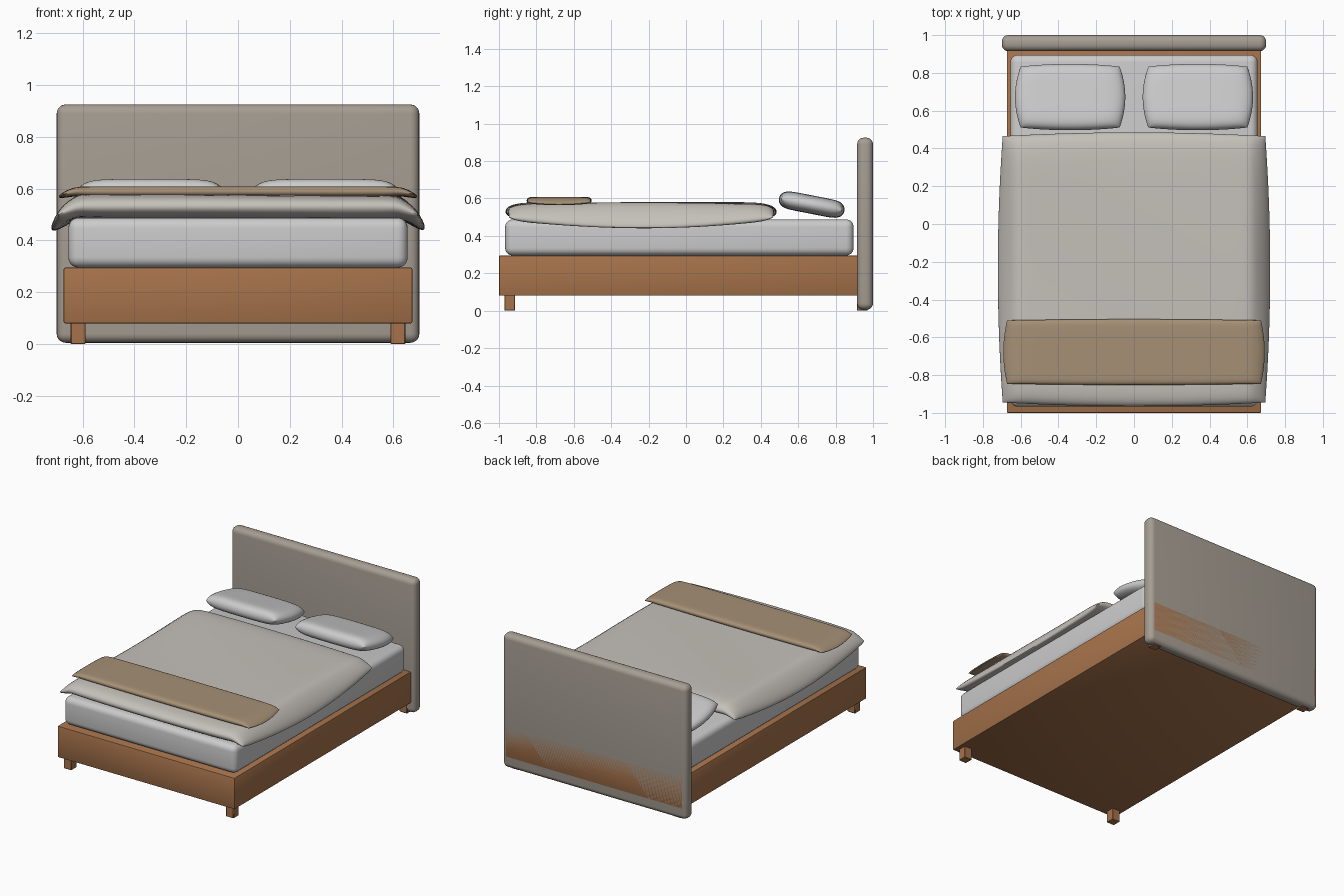
import bpy, bmesh, math
from mathutils import Matrix

if "Cube" in bpy.data.objects:
    bpy.data.objects.remove(bpy.data.objects["Cube"])


def make_mat(name, rgb):
    m = bpy.data.materials.new(name)
    m.diffuse_color = (*rgb, 1)
    m.use_nodes = True
    m.node_tree.nodes["Principled BSDF"].inputs["Base Color"].default_value = m.diffuse_color
    return m


WOOD = make_mat("wood", (0.38, 0.17, 0.07))
FABRIC = make_mat("headboard_fabric", (0.38, 0.34, 0.29))
COVER = make_mat("duvet_cloth", (0.56, 0.53, 0.49))
TAN = make_mat("throw_cloth", (0.38, 0.28, 0.18))


def finish(name, bm, mat):
    me = bpy.data.meshes.new(name)
    bmesh.ops.recalc_face_normals(bm, faces=bm.faces)
    bm.to_mesh(me)
    bm.free()
    ob = bpy.data.objects.new(name, me)
    bpy.context.collection.objects.link(ob)
    if mat:
        me.materials.append(mat)
    bpy.ops.object.select_all(action='DESELECT')
    ob.select_set(True)
    bpy.context.view_layer.objects.active = ob
    bpy.ops.object.shade_smooth_by_angle(angle=math.radians(40))
    return ob


def box(name, lo, hi, bevel, mat=None, segs=5):
    bm = bmesh.new()
    size = [h - l for l, h in zip(lo, hi)]
    mid = [(h + l) / 2 for l, h in zip(lo, hi)]
    bmesh.ops.create_cube(bm, size=1, matrix=Matrix.Translation(mid) @ Matrix.Diagonal((*size, 1)))
    bmesh.ops.bevel(bm, geom=bm.edges[:], offset=bevel, segments=segs, profile=0.5, affect='EDGES')
    return finish(name, bm, mat)


def cushion(name, loc, half, thick, bulge, mat=None, power=8, tilt=0.0, droop=None, wave=0.0, n=32):
    """Two puffed sheets sharing a rim; droop = (start x, corner drop, extra middle drop)."""
    bm = bmesh.new()
    for side in (1, -1):
        rows = []
        for j in range(n + 1):
            v = math.sin(math.pi / 2 * (2 * j / n - 1))
            row = []
            for i in range(n + 1):
                u = math.sin(math.pi / 2 * (2 * i / n - 1))
                x = u * (half[0] + bulge[0] * (1 - v * v))
                y = v * (half[1] + bulge[1] * (1 - u * u))
                puff = math.sqrt(max(0, (1 - abs(u) ** power) * (1 - abs(v) ** power)))
                z = side * thick / 2 * puff + wave * math.sin(5 * y + 3 * x) * puff
                if droop:
                    k = max(0, (abs(x) - droop[0]) / (half[0] + bulge[0] - droop[0]))
                    z -= k ** 1.3 * (droop[1] + droop[2] * (1 - v * v))
                row.append(bm.verts.new((x, y, z)))
            rows.append(row)
        for a, b in zip(rows, rows[1:]):
            for i in range(n):
                bm.faces.new((a[i], a[i + 1], b[i + 1], b[i]))
    bmesh.ops.remove_doubles(bm, verts=bm.verts[:], dist=1e-5)
    bm.transform(Matrix.Translation(loc) @ Matrix.Rotation(tilt, 4, 'X'))
    return finish(name, bm, mat)


# Headboard, base and mattress
box("headboard", (-0.70, 0.915, 0.005), (0.70, 1.0, 0.925), 0.035, FABRIC)
box("bed_base", (-0.673, -1.0, 0.08), (0.673, 1.0, 0.295), 0.006, WOOD, 2)
box("mattress", (-0.655, -0.967, 0.295), (0.655, 0.896, 0.488), 0.04)

# Legs at the four corners
for sx, xn in ((-1, "left"), (1, "right")):
    for sy, yn in ((-1, "front"), (1, "back")):
        cx, cy = sx * 0.617, sy * 0.942
        box(f"{yn}_{xn}_leg", (cx - 0.029, cy - 0.029, 0), (cx + 0.029, cy + 0.029, 0.085), 0.003, WOOD, 1)

# Bedding
cushion("duvet", (0, -0.24, 0.53), (0.695, 0.705), 0.095, (0.026, 0.02), COVER,
        power=14, droop=(0.61, 0.045, 0.035), wave=0.003, n=48)
cushion("throw_blanket", (0, -0.678, 0.589), (0.672, 0.168), 0.04, (0.02, 0.006), TAN,
        power=14, droop=(0.62, 0.015, 0.005), n=32)
for sx, xn in ((-1, "left"), (1, "right")):
    cushion(f"{xn}_pillow", (sx * 0.338, 0.672, 0.567), (0.262, 0.164), 0.098, (0.03, 0.014),
            power=7, tilt=math.radians(-11))
